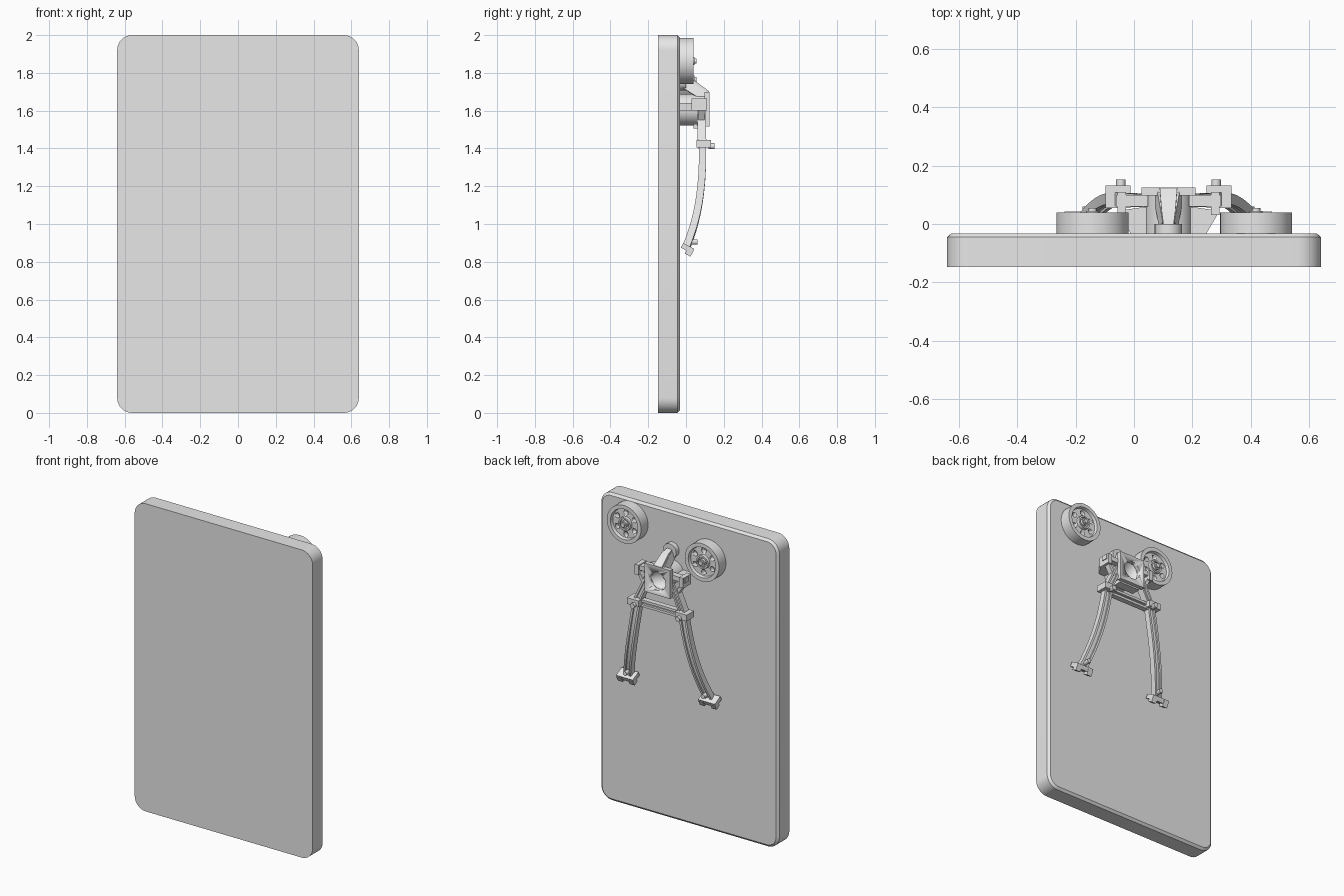
import bpy, bmesh, math
from mathutils import Vector, Matrix

cube = bpy.data.objects.get("Cube")
if cube:
    bpy.data.objects.remove(cube, do_unlink=True)

grey = bpy.data.materials.new("plain grey")
grey.use_nodes = True
grey.diffuse_color = (0.8, 0.8, 0.8, 1)
grey.node_tree.nodes["Principled BSDF"].inputs["Base Color"].default_value = (0.8, 0.8, 0.8, 1)

CX = 0.118        # centre line of the mechanism
BACK = -0.032     # rear surface of the panel


def finish(name, bm):
    bmesh.ops.recalc_face_normals(bm, faces=bm.faces)
    mesh = bpy.data.meshes.new(name)
    bm.to_mesh(mesh)
    bm.free()
    obj = bpy.data.objects.new(name, mesh)
    mesh.materials.append(grey)
    bpy.context.collection.objects.link(obj)
    bpy.ops.object.select_all(action='DESELECT')
    obj.select_set(True)
    bpy.context.view_layer.objects.active = obj
    bpy.ops.object.shade_smooth_by_angle(angle=math.radians(35))
    return obj


def box(name, x, y, z, tilt=0):
    """Box from (low, high) ranges, optionally tilted about x."""
    bm = bmesh.new()
    size = [r[1] - r[0] for r in (x, y, z)]
    mid = [(r[1] + r[0]) / 2 for r in (x, y, z)]
    bmesh.ops.create_cube(bm, size=1, matrix=Matrix.Translation(mid)
                          @ Matrix.Rotation(tilt, 4, 'X') @ Matrix.Diagonal((*size, 1)))
    return finish(name, bm)


def lathe(name, x, z, profile, steps=48):
    """Turn (radius, y) points about an axis along y."""
    bm = bmesh.new()
    verts = [bm.verts.new((x + r, y, z)) for r, y in profile]
    edges = [bm.edges.new(p) for p in zip(verts, verts[1:])]
    bmesh.ops.spin(bm, geom=verts + edges, cent=(x, 0, z), axis=(0, 1, 0),
                   angle=math.tau, steps=steps)
    bmesh.ops.remove_doubles(bm, verts=bm.verts, dist=0.0001)
    return finish(name, bm)


def rod(name, x, z, r, y0, y1, steps=24):
    return lathe(name, x, z, [(0, y0), (r, y0), (r, y1), (0, y1)], steps)


def prism(name, outline, axis, low, high):
    """Extrude a 2D outline along y or z."""
    bm = bmesh.new()
    place = (lambda a, b, h: (a, h, b)) if axis == 'Y' else (lambda a, b, h: (a, b, h))
    face = bm.faces.new([bm.verts.new(place(a, b, low)) for a, b in outline])
    ext = bmesh.ops.extrude_face_region(bm, geom=[face])
    shift = Vector(place(0, 0, high - low))
    bmesh.ops.translate(bm, vec=shift, verts=[v for v in ext["geom"]
                                              if isinstance(v, bmesh.types.BMVert)])
    return finish(name, bm)


def beam(name, path, width, depth, offset=0, end_width=None):
    """Sweep a rectangle along a path of points."""
    bm = bmesh.new()
    pts = [Vector(p) for p in path]
    rings = []
    for i, p in enumerate(pts):
        t = (pts[min(i + 1, len(pts) - 1)] - pts[max(i - 1, 0)]).normalized()
        side = t.cross(Vector((0, 1, 0))).normalized()
        out = side.cross(t).normalized()
        f = i / (len(pts) - 1)
        w = width + ((end_width or width) - width) * f
        rings.append([bm.verts.new(p + side * (offset + a * w / 2) + out * b * depth / 2)
                      for a, b in ((-1, -1), (1, -1), (1, 1), (-1, 1))])
    for r0, r1 in zip(rings, rings[1:]):
        for k in range(4):
            bm.faces.new((r0[k], r0[k - 1], r1[k - 1], r1[k]))
    bm.faces.new(rings[0])
    bm.faces.new(rings[-1])
    return finish(name, bm)


def cut(obj, cutter):
    cutter.hide_render = True
    mod = obj.modifiers.new("cut", 'BOOLEAN')
    mod.operation = 'DIFFERENCE'
    mod.object = cutter
    bpy.context.view_layer.objects.active = obj
    bpy.ops.object.modifier_apply(modifier=mod.name)
    bpy.data.objects.remove(cutter, do_unlink=True)


# Panel: rounded rectangle with a chamfered rear edge
R, W, H = 0.08, 0.64, 2.0


def rounded(inset):
    pts = []
    for k, (sx, top) in enumerate(((1, 1), (-1, 1), (-1, 0), (1, 0))):
        cx, cz = sx * (W - R), H - R if top else R
        for j in range(9):
            a = math.radians(90 * k + 90 * j / 8)
            pts.append((cx + (R - inset) * math.cos(a), cz + (R - inset) * math.sin(a)))
    return pts


bm = bmesh.new()
rings = [[bm.verts.new((a, y, b)) for a, b in rounded(i)]
         for y, i in ((-0.147, 0), (-0.045, 0), (BACK, 0.015))]
for r0, r1 in zip(rings, rings[1:]):
    for k in range(len(r0)):
        bm.faces.new((r0[k - 1], r0[k], r1[k], r1[k - 1]))
bm.faces.new(rings[0])
bm.faces.new(rings[-1])
finish("panel", bm)

# Wheels: rim, recessed web with six holes, raised hub
for label, x, z in (("left", 0.418, 1.863), ("right", -0.142, 1.765)):
    wheel = lathe(label + "_wheel", x, z, [
        (0, BACK), (0.123, BACK), (0.123, 0.04), (0.098, 0.04), (0.094, 0.02),
        (0.044, 0.02), (0.042, 0.038), (0.032, 0.038), (0.031, 0.028),
        (0.022, 0.028), (0.022, 0.045), (0, 0.045)])
    for k in range(6):
        a = math.radians(60 * k + 30)
        cut(wheel, rod("hole_cutter", x + 0.07 * math.cos(a), z + 0.07 * math.sin(a),
                       0.016, -0.01, 0.06))
    rod(label + "_wheel_pin", x, z, 0.014, 0.04, 0.055)

# Central housing: tube and square plate with a round bore
tube = rod("housing_tube", CX, 1.605, 0.083, BACK, 0.102, 48)
plate = box("housing_plate", (CX - 0.092, CX + 0.092), (0.098, 0.125), (1.515, 1.7))
for part in (tube, plate):
    cut(part, rod("bore_cutter", CX, 1.605, 0.058, 0, 0.2, 48))
box("housing_shelf", (CX - 0.075, CX + 0.075), (0.04, 0.1), (1.505, 1.53))

# Upper mount with a tapering strut
rod("upper_mount", CX, 1.755, 0.047, BACK, 0)
beam("upper_strut", [(CX, -0.005, 1.755), (CX, 0.04, 1.745), (CX, 0.115, 1.69)],
     0.035, 0.03, end_width=0.06)
for s in (1, -1):
    beam("strut_rib", [(CX + s * 0.02, -0.005, 1.74), (CX + s * 0.04, 0.11, 1.67)], 0.012, 0.05)

# Cross bar between the knees
for z in (1.405, 1.435):
    beam("cross_bar", [(CX - 0.16, 0.085, z), (CX + 0.16, 0.085, z)], 0.016, 0.035)
beam("cross_bar_web", [(CX - 0.16, 0.08, 1.42), (CX + 0.16, 0.08, 1.42)], 0.03, 0.015)

# Mirrored side assemblies
for s, side in ((1, "left"), (-1, "right")):
    def at(d, y, z):
        return (CX + s * d, y, z)

    def span(a, b):
        return tuple(sorted((CX + s * a, CX + s * b)))

    # Bracket, arm and ear
    prism(side + "_bracket", [(CX + s * a, y) for a, y in
                              ((0.07, BACK), (0.13, BACK), (0.175, 0.045), (0.07, 0.06))],
          'Z', 1.6, 1.64)
    box(side + "_arm", span(0.07, 0.18), (0.06, 0.1), (1.63, 1.66))
    box(side + "_ear", span(0.145, 0.175), (0.03, 0.11), (1.6, 1.665))
    beam(side + "_ear_brace", [at(0.155, 0.08, 1.61), at(0.115, 0.08, 1.54)], 0.02, 0.035)

    # Upper link down to the knee
    for off in (-0.016, 0.016):
        beam(side + "_link_rail", [at(0.085, 0.08, 1.6), at(0.165, 0.085, 1.43)],
             0.012, 0.045, off)
    beam(side + "_link_web", [at(0.085, 0.08, 1.6), at(0.165, 0.085, 1.43)], 0.03, 0.02)

    # Knee block and pin
    box(side + "_knee", span(0.13, 0.215), (0.055, 0.132), (1.405, 1.445))
    rod(side + "_knee_pin", CX + s * 0.163, 1.412, 0.016, 0.12, 0.152)

    # Curved leg with two rails and a web
    path = []
    for k in range(13):
        f = k / 12
        path.append(at(0.165 + 0.085 * f + 0.04 * f * f, 0.088 - 0.085 * f ** 2.6, 1.42 - 0.54 * f))
    for off in (-0.02, 0.02):
        beam(side + "_leg_rail", path, 0.014, 0.038, off)
    beam(side + "_leg_web", path, 0.036, 0.018)

    # Foot with two lugs and a pin
    box(side + "_foot", span(0.235, 0.355), (-0.025, 0.04), (0.858, 0.886), math.radians(-28))
    for a in (0.235, 0.32):
        box(side + "_foot_lug", span(a, a + 0.035), (0.0, 0.035), (0.833, 0.872),
            math.radians(-28))
    rod(side + "_foot_pin", CX + s * 0.28, 0.905, 0.014, 0, 0.06)
